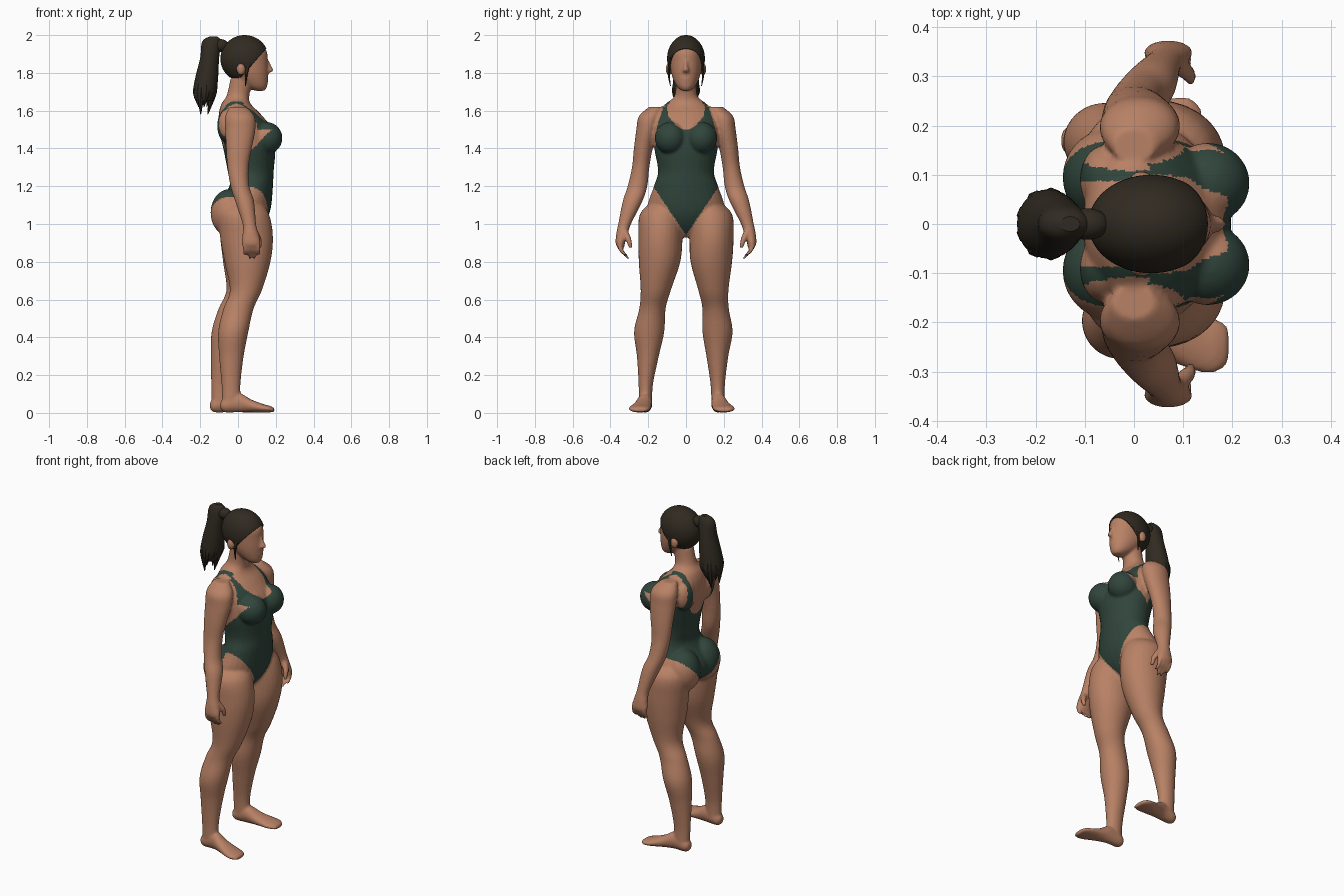
import bpy, bmesh, math
from mathutils import Vector, Matrix

cube = bpy.data.objects.get("Cube")
if cube:
    bpy.data.objects.remove(cube, do_unlink=True)


def material(name, rgb):
    mat = bpy.data.materials.new(name)
    mat.use_nodes = True
    mat.diffuse_color = (*rgb, 1)
    shader = next(n for n in mat.node_tree.nodes if n.type == 'BSDF_PRINCIPLED')
    shader.inputs["Base Color"].default_value = (*rgb, 1)
    shader.inputs["Roughness"].default_value = 0.8
    return mat


skin = material("skin", (0.48, 0.22, 0.13))
suit = material("dark green fabric", (0.03, 0.06, 0.045))
dark = material("dark brown hair", (0.03, 0.023, 0.015))


def spline(rows, steps=5):
    """Smooth the stations with a Catmull-Rom curve."""
    out = []
    for i in range(len(rows) - 1):
        quad = [rows[max(i - 1, 0)], rows[i], rows[i + 1], rows[min(i + 2, len(rows) - 1)]]
        for k in range(steps):
            t = k / steps
            out.append([b + t * (c - a + t * (2 * a - 5 * b + 4 * c - d + t * (3 * (b - c) + d - a))) / 2
                        for a, b, c, d in zip(*quad)])
    return out + [list(rows[-1])]


def loft(bm, rows, along='z', sides=28):
    """Skin elliptical sections given as x, y, z and two radii."""
    rings = []
    for x, y, z, a, b in spline(rows):
        ring = []
        for k in range(sides):
            t = math.tau * k / sides
            u, v = a * math.cos(t), b * math.sin(t)
            off = Vector((u, v, 0)) if along == 'z' else Vector((0, u, v))
            ring.append(bm.verts.new(Vector((x, y, z)) + off))
        rings.append(ring)
    for low, high in zip(rings, rings[1:]):
        for k in range(sides):
            j = (k + 1) % sides
            bm.faces.new((low[k], low[j], high[j], high[k]))
    bm.faces.new(rings[0])
    bm.faces.new(rings[-1])


def blob(bm, centre, radii, detail=4):
    bmesh.ops.create_icosphere(bm, subdivisions=detail, radius=1,
                               matrix=Matrix.Translation(centre) @ Matrix.Diagonal((*radii, 1)))


def finish(bm, name, mats):
    bmesh.ops.recalc_face_normals(bm, faces=bm.faces)
    mesh = bpy.data.meshes.new(name)
    bm.to_mesh(mesh)
    bm.free()
    obj = bpy.data.objects.new(name, mesh)
    bpy.context.collection.objects.link(obj)
    for mat in mats:
        mesh.materials.append(mat)
    bpy.ops.object.select_all(action='DESELECT')
    obj.select_set(True)
    bpy.context.view_layer.objects.active = obj
    return obj


body = bmesh.new()

# Torso and neck: x, z, depth radius, width radius
torso = [(.03, .93, .05, .04), (.015, 1.0, .125, .15), (.025, 1.08, .148, .205),
         (.07, 1.2, .115, .17), (.067, 1.28, .122, .148), (.06, 1.4, .138, .168),
         (.04, 1.5, .142, .175), (.01, 1.58, .112, .165), (-.01, 1.635, .078, .11),
         (0, 1.68, .06, .06), (.02, 1.77, .06, .055)]
loft(body, [(x, 0, z, a, b) for x, z, a, b in torso])

# Head
head = [(.115, 1.705, .025, .022), (.095, 1.73, .06, .05), (.06, 1.79, .1, .076),
        (.042, 1.86, .116, .085), (.04, 1.92, .11, .083), (.04, 1.97, .06, .05)]
loft(body, [(x, 0, z, a, b) for x, z, a, b in head])
loft(body, [(.15, 0, 1.868, .012, .007), (.16, 0, 1.835, .018, .01),
            (.168, 0, 1.812, .02, .017), (.155, 0, 1.8, .012, .012)])
blob(body, (.146, 0, 1.768), (.016, .026, .012))

leg = [(.02, .11, 1.12, .1, .07), (.03, .13, 1.05, .135, .115), (.045, .135, .93, .14, .117),
       (.05, .14, .8, .122, .11), (.042, .16, .65, .085, .08), (.002, .178, .55, .08, .07),
       (-.025, .195, .43, .08, .08), (-.035, .202, .3, .065, .058),
       (-.037, .213, .15, .05, .038), (-.035, .215, .05, .05, .036)]
foot = [(-.093, .215, .04, .015, .018), (-.07, .215, .04, .034, .037), (0, .217, .055, .038, .052),
        (.07, .23, .037, .048, .034), (.13, .243, .025, .058, .023),
        (.17, .247, .02, .054, .017), (.193, .245, .015, .035, .01)]
arm = [(0, .16, 1.62, .045, .035), (.01, .19, 1.57, .078, .06), (.012, .205, 1.5, .08, .058),
       (.005, .226, 1.4, .068, .05), (0, .24, 1.3, .056, .046), (.01, .257, 1.2, .05, .052),
       (.035, .283, 1.12, .05, .052), (.06, .325, 1.0, .036, .034),
       (.066, .338, .95, .042, .031), (.07, .348, .9, .05, .025), (.07, .345, .875, .044, .018)]

for side in (-1, 1):
    def place(rows):
        """Mirror the limb; the left leg stands a little further back and in."""
        out = []
        for x, y, z, a, b in rows:
            t = min(max((.9 - z) / .75, 0), 1) if side > 0 else 0
            out.append((x - .055 * t, side * (y - .045 * t), z, a, b))
        return out

    loft(body, place(leg))
    shift = place([(0, .2, .1, 0, 0)])[0]
    loft(body, [(x + shift[0], side * (y - .2) + shift[1], z, a, b) for x, y, z, a, b in foot], 'x')
    loft(body, [(x, side * y, z, a, b) for x, y, z, a, b in arm])
    # Fingers and thumb
    for k in range(4):
        x = .034 + .024 * k
        tip = .815 + (.018 if k in (0, 3) else 0)
        loft(body, [(x, side * .35, .9, .012, .014), (x + .002, side * .346, .865, .0105, .013),
                    (x + .004, side * .325, .84, .01, .012), (x + .004, side * .305, tip, .007, .008)], sides=12)
    loft(body, [(.085, side * .325, .965, .02, .018), (.11, side * .305, .92, .016, .016),
                (.115, side * .292, .872, .01, .01)], sides=12)
    # Bust, buttocks, shoulder blades and ears
    blob(body, (.15, side * .083, 1.455), (.085, .082, .085))
    blob(body, (-.045, side * .095, 1.06), (.1, .1, .125))
    blob(body, (-.06, side * .09, 1.52), (.05, .07, .09))
    blob(body, (.015, side * .091, 1.82), (.024, .016, .034))

# Fuse the parts into one smooth skin
obj = finish(body, "body", [skin, suit])
fuse = obj.modifiers.new("fuse", 'REMESH')
fuse.mode = 'VOXEL'
fuse.voxel_size = 0.0075
relax = obj.modifiers.new("relax", 'SMOOTH')
relax.factor = 0.5
relax.iterations = 4
for mod in ("fuse", "relax"):
    bpy.ops.object.modifier_apply(modifier=mod)


def in_suit(p):
    """Swimsuit outline: leg openings, arm openings, neckline and low back."""
    x, y, z = p.x, abs(p.y), p.z
    front = x > .03
    if y > .185 or z < .94 + (1.5 if front else 1.2) * y or z > 1.66:
        return False
    if front:
        if 1.35 < z < 1.5 and x < z - 1.32:
            return False
        if z > 1.45 and y > .172 - .3 * (z - 1.45):
            return False
        return z < 1.5 or y > .098 * min(1, (z - 1.5) / .08) ** .5
    if z > 1.35 and y > .165 - .2 * (z - 1.35):
        return False
    return z < 1.38 or y > .088 * min(1, (z - 1.38) / .08) ** .5


for poly in obj.data.polygons:
    poly.material_index = int(in_suit(poly.center))
bpy.ops.object.shade_smooth()

# Hair cap, cut along the hairline and nape
cap = bmesh.new()
blob(cap, (.035, 0, 1.875), (.128, .1, .125), 5)
for point, normal in (((.02, 0, 1.78), (-1.15, 0, 1)), ((0, 0, 1.765), (.25, 0, 1))):
    bmesh.ops.bisect_plane(cap, geom=cap.verts[:] + cap.edges[:] + cap.faces[:],
                           plane_co=point, plane_no=normal, clear_inner=True)
obj = finish(cap, "hair_cap", [dark])
shell = obj.modifiers.new("thickness", 'SOLIDIFY')
shell.thickness = 0.015
bpy.ops.object.shade_smooth_by_angle()

# Ponytail with pointed locks at the end
tail = bmesh.new()
blob(tail, (-.095, 0, 1.945), (.045, .032, .034))
loft(tail, [(x, 0, z, a, b) for x, z, a, b in
            [(-.13, 1.993, .02, .015), (-.14, 1.965, .05, .035), (-.15, 1.88, .05, .053),
             (-.165, 1.78, .06, .066), (-.176, 1.7, .062, .07), (-.18, 1.65, .045, .055)]])
for k in range(9):
    t = math.tau * k / 9
    u, v = math.cos(t), math.sin(t)
    drop = .04 * (k % 3)
    loft(tail, [(-.17 + .03 * u, .04 * v, 1.78, .02, .02), (-.176 + .042 * u, .052 * v, 1.7, .023, .023),
                (-.185 + .025 * u, .045 * v, 1.58 + drop, .002, .002)], sides=8)
finish(tail, "ponytail", [dark])
bpy.ops.object.shade_smooth_by_angle()

# Loose strands by the temples
for side, label in ((-1, "right"), (1, "left")):
    strand = bmesh.new()
    loft(strand, [(.06, side * .085, 1.87, .012, .008), (.045, side * .092, 1.8, .008, .006),
                  (.04, side * .082, 1.73, .002, .002)], sides=8)
    finish(strand, label + "_temple_strand", [dark])
    bpy.ops.object.shade_smooth_by_angle()
